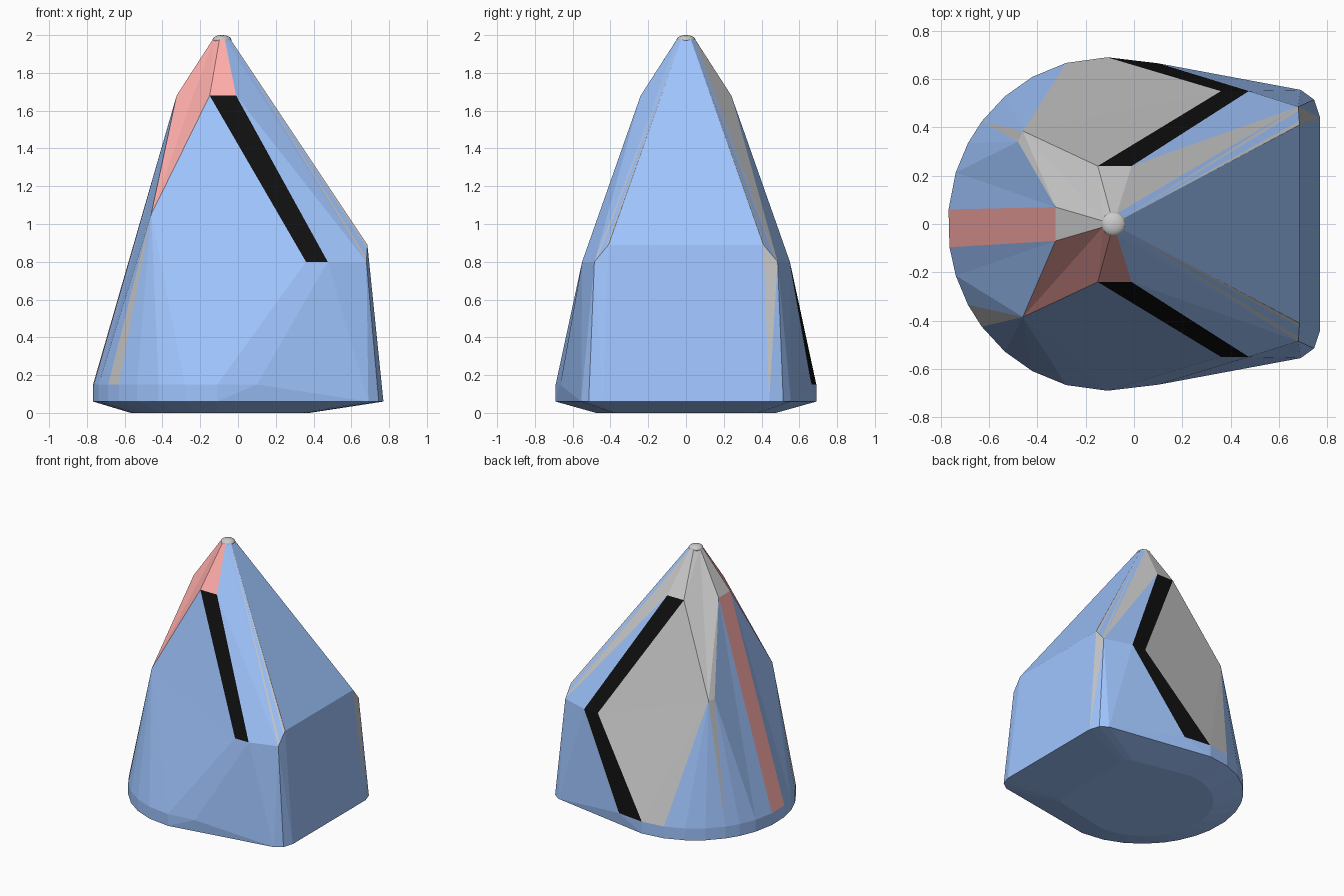
import bpy, bmesh, math
from mathutils import Vector

if "Cube" in bpy.data.objects:
    bpy.data.objects.remove(bpy.data.objects["Cube"])

COLOURS = {"blue": (0.35, 0.56, 1.0, 1), "red": (1.0, 0.42, 0.40, 1), "black": (0.005, 0.005, 0.005, 1)}
MATS = {}
for key, col in COLOURS.items():
    MATS[key] = bpy.data.materials.new(key)
    MATS[key].diffuse_color = col

parts = {"body_shell": ("blue", []), "base": ("blue", []), "accent_panels": ("red", []),
         "stripes": ("black", []), "plain_panels": (None, [])}
ROUTE = {"blue": "body_shell", "base": "base", "red": "accent_panels", "black": "stripes", "grey": "plain_panels"}


def face(colour, *pts):
    parts[ROUTE[colour]][1].append([Vector(p) for p in pts])


def arc(deg, s, z):
    a = math.radians(deg)
    return Vector((-0.11 - 0.66 * math.cos(a), s * 0.69 * math.sin(a), z))


def tip(p):
    a = math.atan2(p.y, p.x + 0.085)
    return Vector((-0.085 + 0.045 * math.cos(a), 0.045 * math.sin(a), 1.985))


UP, LOW = 0.15, 0.06
ends = {}
outline = {}
for s in (-1, 1):
    back = s > 0

    def P(x, y, z):
        return Vector((x, s * y, z))

    A1, A2, L = P(-0.15, 0.24, 1.68), P(-0.01, 0.24, 1.68), P(-0.325, 0.07, 1.68)
    M = P(-0.46, 0.385, 1.05)
    N = P(-0.48, 0.34, 1.05) if back else M
    S1, S2 = P(0.36, 0.55, 0.80), P(0.475, 0.55, 0.80)
    C, R = P(0.68, 0.485, 0.80), P(0.685, 0.41, 0.89)
    U1 = P(0.10, 0.665, UP)
    K1, K2, K3 = P(0.69, 0.555, LOW), P(0.745, 0.515, LOW), P(0.77, 0.44, LOW)
    angles = [5 if back else 8, 18, 29, 38, 50, 62, 75, 90]
    up = [arc(a, s, UP) for a in angles]
    low = [arc(a, s, LOW) for a in angles]

    # crown around the tip
    crown = "grey" if back else "red"
    face(crown, tip(L), L, M)
    face(crown, tip(L), M, A1)
    face(crown, tip(L), A1, tip(A1))
    face(crown, tip(A1), A1, A2)
    face(crown, tip(A1), A2, tip(A2))

    # diagonal stripe
    face("black", A1, A2, S2, S1)

    # shoulder with narrow seams
    face("grey" if back else "blue", tip(A2), A2, C)
    face("blue", A2, S2, C)
    q1, q2 = C.lerp(R, 0.22), C.lerp(R, 0.78)
    for col, a, b in (("grey", C, q1), ("blue", q1, q2), ("grey", q2, R)):
        face(col, tip(C), a, b)
    face("blue", tip(A2), C, tip(C))
    face("blue", tip(C), R, tip(R))

    # lower side and rounded corner
    face("grey" if back else "blue", R, C, K3)
    face("blue", C, K3, K2)
    face("blue", C, K2, K1)
    face("blue", C, K1, S2)
    face("blue", S2, K1, U1)
    face("blue", U1, K1, low[-1])
    face("blue", U1, low[-1], up[-1])
    face("black" if back else "blue", S1, S2, U1, up[-1])

    # broad panel
    broad = "grey" if back else "blue"
    face(broad, A1, S1, M)
    face(broad, S1, up[-1], M)
    face(broad, M, up[-1], up[-2])

    # rounded nose side
    face("blue", L, up[0], up[1])
    face("blue", L, up[1], N)
    if back:
        face("grey", L, N, M)
        face("grey", N, M, up[3])
    for i in range(1, 6):
        seam = not back and i == 2
        face("grey" if seam else "blue", M if back and i > 2 else N, up[i], up[i + 1])
    for i in range(7):
        face("base", up[i], up[i + 1], low[i + 1], low[i])
    ends[s] = (L, R, K3, up[0], low[0])
    outline[s] = low + [K1, K2, K3]

# nose strip, front of crown and blunt end
L0, R0, K0, u0, l0 = ends[-1]
L1, R1, K9, u1, l1 = ends[1]
face("grey", tip(L0), L0, L1, tip(L1))
face("red", L0, L1, u1, u0)
face("base", u0, u1, l1, l0)
face("blue", tip(R0), R0, R1, tip(R1))
face("blue", R0, R1, K9, K0)

# shallow chamfered underside
rim = outline[-1] + outline[1][::-1]
foot = [Vector((-0.1 + (p.x + 0.1) * (0.70 if p.x < 0 else 0.55), p.y * 0.69, 0)) for p in rim]
for i in range(len(rim)):
    j = (i + 1) % len(rim)
    face("base", rim[i], rim[j], foot[j], foot[i])
face("base", *foot)

# make one object per part, with all faces pointing outward
for name, (colour, polys) in parts.items():
    bm = bmesh.new()
    for poly in polys:
        bm.faces.new([bm.verts.new(p) for p in poly])
    bm.normal_update()
    for f in bm.faces:
        if f.normal.dot(f.calc_center_median() - Vector((-0.05, 0, 0.6))) < 0:
            f.normal_flip()
    bmesh.ops.remove_doubles(bm, verts=bm.verts, dist=0.0005)
    mesh = bpy.data.meshes.new(name)
    bm.to_mesh(mesh)
    bm.free()
    obj = bpy.data.objects.new(name, mesh)
    bpy.context.collection.objects.link(obj)
    if colour:
        mesh.materials.append(MATS[colour])

# rounded tip
bpy.ops.mesh.primitive_uv_sphere_add(segments=24, ring_count=12, radius=0.05, location=(-0.085, 0, 1.975))
cap = bpy.context.object
cap.name = "tip_cap"
cap.scale.z = 0.5
bpy.ops.object.shade_smooth_by_angle()

for m in bpy.data.materials:
    if m.users and not m.is_grease_pencil:
        m.use_nodes = True
        m.node_tree.nodes["Principled BSDF"].inputs["Base Color"].default_value = m.diffuse_color
